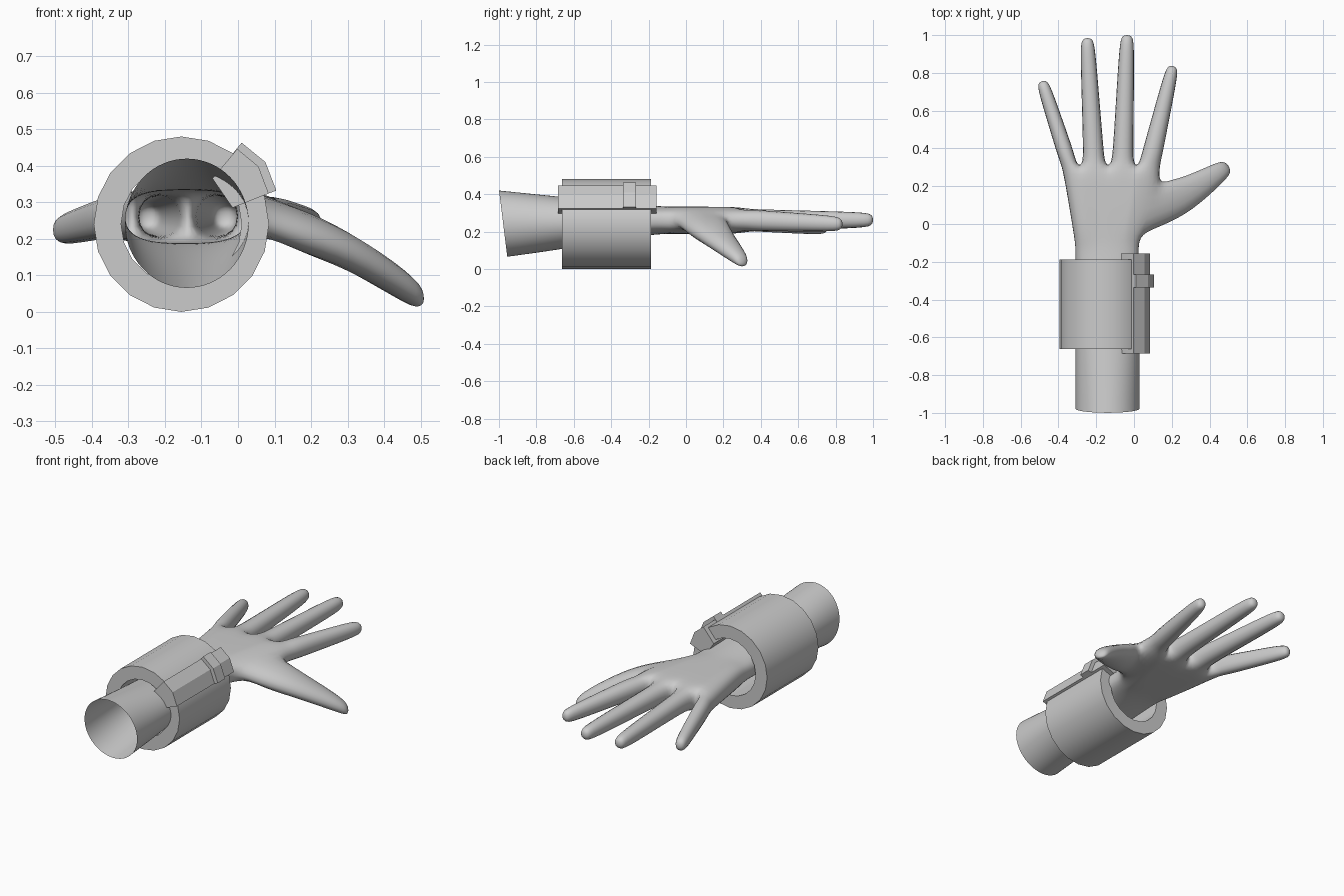
import bpy, bmesh, math
from mathutils import Vector

if "Cube" in bpy.data.objects:
    bpy.data.objects.remove(bpy.data.objects["Cube"])


def finish(name, bm, levels=0):
    bmesh.ops.recalc_face_normals(bm, faces=bm.faces)
    me = bpy.data.meshes.new(name)
    bm.to_mesh(me)
    bm.free()
    ob = bpy.data.objects.new(name, me)
    bpy.context.collection.objects.link(ob)
    if levels:
        ob.modifiers.new("smooth", 'SUBSURF').levels = levels
        ob.modifiers["smooth"].render_levels = levels
        for p in me.polygons:
            p.use_smooth = True
    else:
        bpy.ops.object.select_all(action='DESELECT')
        ob.select_set(True)
        bpy.context.view_layer.objects.active = ob
        bpy.ops.object.shade_smooth_by_angle(angle=math.radians(25))
    return ob


def extrude_profile(name, pts, y0, y1):
    bm = bmesh.new()
    a = [bm.verts.new((x, y0, z)) for x, z in pts]
    b = [bm.verts.new((x, y1, z)) for x, z in pts]
    bm.faces.new(a)
    bm.faces.new(b)
    n = len(pts)
    for i in range(n):
        j = (i + 1) % n
        bm.faces.new((a[i], a[j], b[j], b[i]))
    return finish(name, bm)


# ---- Hand: a cage of 8-column rows (top and bottom), smoothed
bm = bmesh.new()
COLS = [-0.385, -0.298, -0.275, -0.147, -0.124, 0.004, 0.022, 0.142]


def arm_row(y, cx, rx, z0, z1, slant=0.0, power=1.0):
    cz, rz = (z0 + z1) / 2, (z1 - z0) / 2
    rows = []
    for s in (1, -1):
        row = []
        for i in range(8):
            t = math.radians(180 - 22.5 * (i + 0.5))
            c, n = math.cos(t), math.sin(t) ** power
            row.append(bm.verts.new((cx + rx * c, y + slant * (1 - s * n) / 2, cz + s * rz * n)))
        rows.append(row)
    return rows


def palm_row(y, x0, x1, z0, z1, dip=0.02):
    rows = []
    for z, s in ((z1, -1), (z0, 1)):
        row = []
        for i, c in enumerate(COLS):
            f = (c - COLS[0]) / (COLS[-1] - COLS[0])
            row.append(bm.verts.new((x0 + f * (x1 - x0), y, z + (s * dip if i in (0, 7) else 0))))
        rows.append(row)
    return rows


rows = [arm_row(-1.0, -0.14, 0.174, 0.061, 0.424, 0.045),
        arm_row(-0.66, -0.14, 0.174, 0.105, 0.388, 0.02),
        arm_row(-0.25, -0.142, 0.170, 0.175, 0.345, 0, 0.8),
        arm_row(-0.12, -0.143, 0.170, 0.187, 0.335, 0, 0.6),
        palm_row(-0.06, -0.32, 0.035, 0.188, 0.333),
        palm_row(0.22, -0.367, 0.135, 0.188, 0.333),
        palm_row(0.315, -0.388, 0.142, 0.192, 0.328)]
THUMB_ROW = 4
for k in range(len(rows) - 1):
    (t0, b0), (t1, b1) = rows[k], rows[k + 1]
    for i in range(7):
        bm.faces.new((t0[i], t0[i + 1], t1[i + 1], t1[i]))
        bm.faces.new((b0[i], b1[i], b1[i + 1], b0[i + 1]))
    bm.faces.new((t0[0], t1[0], b1[0], b0[0]))
    if k != THUMB_ROW:
        bm.faces.new((t0[7], b0[7], b1[7], t1[7]))


def limb(base, rings):
    """base: 4 verts (top left, top right, bottom right, bottom left)."""
    prev = base
    for (lx, ly), (rx, ry), zt, zb in rings:
        new = [bm.verts.new(p) for p in ((lx, ly, zt), (rx, ry, zt), (rx, ry, zb), (lx, ly, zb))]
        for i in range(4):
            j = (i + 1) % 4
            bm.faces.new((prev[i], prev[j], new[j], new[i]))
        prev = new
    bm.faces.new(prev)


# Fingers: base centre, tip centre, base width, tip width, tip height
fingers = [((-0.343, 0.315), (-0.488, 0.76), 0.098, 0.074, 0.222),
           ((-0.211, 0.315), (-0.248, 0.988), 0.122, 0.082, 0.260),
           ((-0.060, 0.315), (-0.036, 1.004), 0.122, 0.082, 0.262),
           ((0.083, 0.315), (0.207, 0.84), 0.122, 0.074, 0.240)]
top, bot = rows[-1]
for n, (b, t, wb, wt, zt) in enumerate(fingers):
    i = 2 * n
    b, t = Vector(b), Vector(t)
    d = t - b
    side = Vector((d.y, -d.x)).normalized()
    rings = []
    for f, scale in ((0.11, 1), (0.5, 1), (1 - 0.05 / d.length, 1), (1, 0.72)):
        c = b + d * f
        h = (wb + (wt - wb) * f) * scale / 2
        z = 0.262 + (zt - 0.262) * f
        hz = (0.064 + (0.044 - 0.064) * f) * scale
        rings.append((c - side * h, c + side * h, z + hz, z - hz))
    limb((top[i], top[i + 1], bot[i + 1], bot[i]), rings)
    if n < 3:  # web between fingers
        bm.faces.new((top[i + 1], top[i + 2], bot[i + 2], bot[i + 1]))

# Thumb
(t0, b0), (t1, b1) = rows[THUMB_ROW], rows[THUMB_ROW + 1]
limb((t1[7], t0[7], b0[7], b1[7]),
     [((0.20, 0.245), (0.15, -0.02), 0.285, 0.155),
      ((0.27, 0.258), (0.31, 0.06), 0.235, 0.118),
      ((0.435, 0.33), (0.495, 0.235), 0.112, 0.018),
      ((0.484, 0.337), (0.522, 0.282), 0.058, 0.002)])
finish("hand", bm, 2)

# ---- Cuff: thick 20-sided ring
bm = bmesh.new()
loops = []
for r, y in ((0.24, -0.662), (0.24, -0.187), (0.165, -0.187), (0.165, -0.662)):
    loops.append([bm.verts.new((-0.155 + r * math.cos(math.tau * k / 20), y,
                                0.24 + r * math.sin(math.tau * k / 20))) for k in range(20)])
for a in range(4):
    p, q = loops[a], loops[(a + 1) % 4]
    for k in range(20):
        j = (k + 1) % 20
        bm.faces.new((p[k], p[j], q[j], q[k]))
finish("cuff", bm)

# ---- Latch bar along the cuff and its raised clasp
extrude_profile("latch_bar", [(-0.002, 0.446), (0.056, 0.398), (0.084, 0.324),
                              (-0.015, 0.285), (-0.07, 0.365)], -0.685, -0.157)
extrude_profile("clasp", [(0.01, 0.463), (0.075, 0.41), (0.105, 0.332),
                          (0.03, 0.304), (-0.042, 0.4)], -0.337, -0.268)
